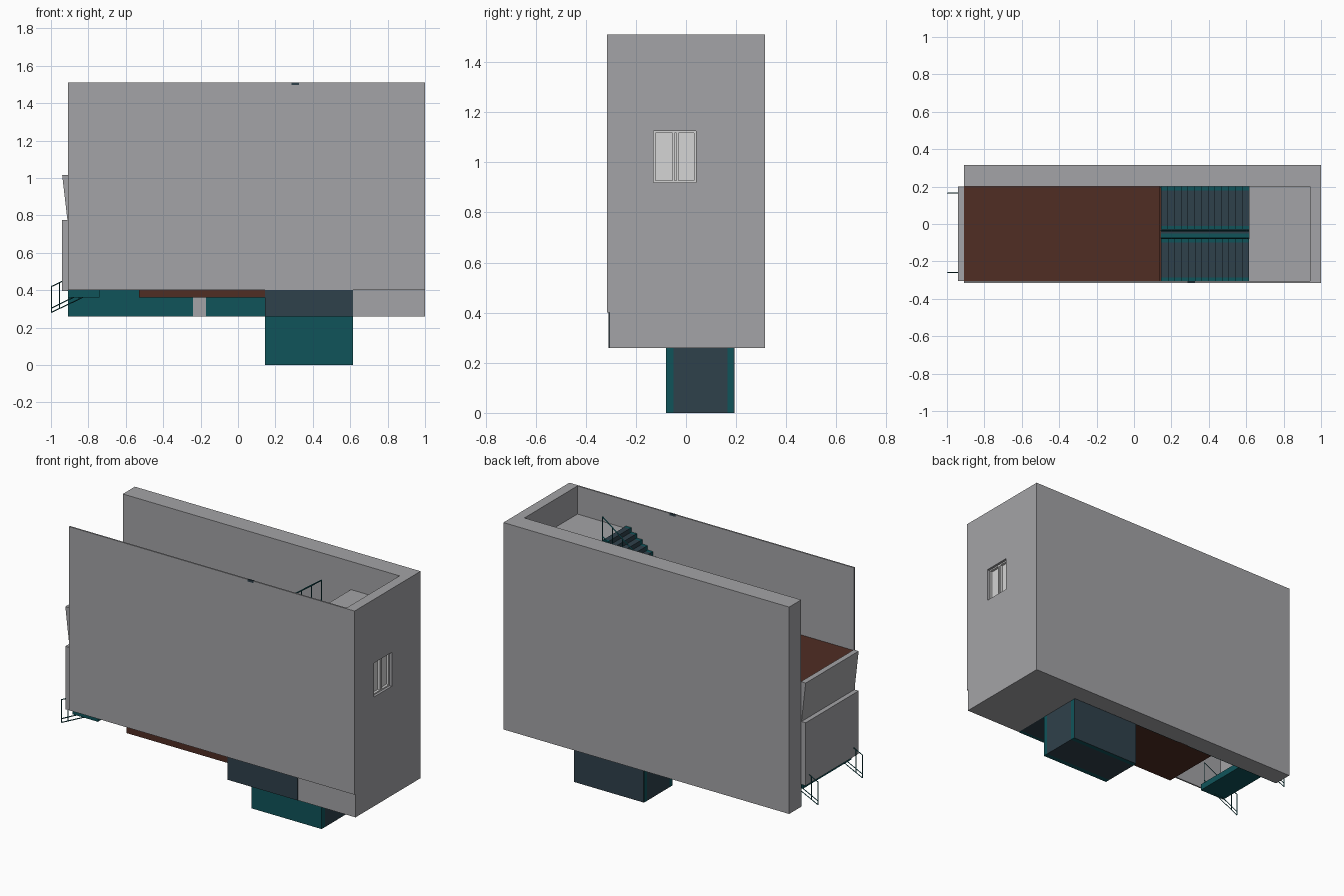
import bpy, bmesh, math
from mathutils import Vector

if "Cube" in bpy.data.objects:
    bpy.data.objects.remove(bpy.data.objects["Cube"])


def mat(name, c):
    m = bpy.data.materials.new(name)
    m.diffuse_color = (*c, 1)
    m.use_nodes = True
    m.node_tree.nodes["Principled BSDF"].inputs["Base Color"].default_value = m.diffuse_color
    return m


GREY = mat("wall_grey", (0.37, 0.37, 0.385))
BROWN = mat("floor_brown", (0.08, 0.026, 0.017))
TEAL = mat("paint_teal", (0.005, 0.088, 0.102))
SLATE = mat("step_slate", (0.028, 0.052, 0.07))
PALE = mat("window_pale", (0.66, 0.66, 0.66))


def finish(name, bm, m):
    bmesh.ops.recalc_face_normals(bm, faces=bm.faces)
    me = bpy.data.meshes.new(name)
    bm.to_mesh(me)
    bm.free()
    me.materials.append(m)
    ob = bpy.data.objects.new(name, me)
    bpy.context.collection.objects.link(ob)
    return ob


def prism(name, pts, y0, y1, m):
    """Extrude an XZ profile along y."""
    bm = bmesh.new()
    f = bm.faces.new([bm.verts.new((x, y0, z)) for x, z in pts])
    r = bmesh.ops.extrude_face_region(bm, geom=[f])
    vs = [v for v in r["geom"] if isinstance(v, bmesh.types.BMVert)]
    bmesh.ops.translate(bm, verts=vs, vec=(0, y1 - y0, 0))
    return finish(name, bm, m)


def box(name, x, y, z, m):
    return prism(name, [(x[0], z[0]), (x[1], z[0]), (x[1], z[1]), (x[0], z[1])], y[0], y[1], m)


def rods(name, segs, r, m):
    """Thin square bars between pairs of points."""
    bm = bmesh.new()
    for a, b in segs:
        a, b = Vector(a), Vector(b)
        d = b - a
        mx = d.to_track_quat('Z', 'Y').to_matrix().to_4x4()
        mx.translation = (a + b) / 2
        bmesh.ops.create_cone(bm, cap_ends=True, segments=4, radius1=r, radius2=r,
                              depth=d.length, matrix=mx)
    return finish(name, bm, m)


# Outer walls
box("back_wall", (-0.91, 1.0), (0.2, 0.315), (0.26, 1.51), GREY)
box("front_wall", (-0.91, 1.0), (-0.315, -0.306), (0.4, 1.51), GREY)
WY, WZ = (-0.13, 0.04), (0.92, 1.125)
EX = (0.94, 1.0)
box("end_wall_below_window", EX, (-0.306, 0.2), (0.4, WZ[0]), GREY)
box("end_wall_above_window", EX, (-0.306, 0.2), (WZ[1], 1.51), GREY)
box("end_wall_front_side", EX, (-0.306, WY[0]), WZ, GREY)
box("end_wall_back_side", EX, (WY[1], 0.2), WZ, GREY)
box("notch_mark", (0.285, 0.325), (-0.3155, -0.3055), (1.498, 1.5105), SLATE)

# Window: pane, frame and mullions
box("window_pane", (0.965, 0.97), WY, WZ, PALE)
for i, y in enumerate((WY[0], -0.053, -0.038, WY[1] - 0.008)):
    box(f"window_upright_{i}", (0.958, 0.985), (y, y + 0.008), WZ, PALE)
for i, z in enumerate((WZ[0], WZ[1] - 0.008)):
    box(f"window_rail_{i}", (0.958, 0.985), WY, (z, z + 0.008), PALE)

# Left end: parapet and leaning panel
box("left_parapet", (-0.94, -0.91), (-0.306, 0.2), (0.395, 0.775), GREY)
prism("leaning_panel", [(-0.94, 1.015), (-0.908, 1.015), (-0.908, 0.775), (-0.912, 0.775)],
      -0.306, 0.2, GREY)

# Floors and landings
F1, L1, F2, L2 = 0.4, 0.70, 1.01, 1.34
box("lower_floor", (-0.53, 0.145), (-0.306, 0.2), (0.36, F1), BROWN)
box("upper_floor", (-0.91, 0.14), (-0.306, 0.2), (F2 - 0.012, F2), BROWN)
box("upper_floor_slab", (-0.91, 0.14), (-0.306, 0.2), (F2 - 0.04, F2 - 0.012), SLATE)
box("base_landing", (0.615, 1.0), (-0.306, 0.2), (0.26, F1), GREY)
box("middle_landing", (0.615, 0.94), (-0.306, 0.2), (L1 - 0.05, L1), GREY)
box("top_landing", (0.615, 0.94), (-0.306, 0.2), (L2 - 0.05, L2), GREY)

# Painted band on the inside of the back wall
for i, x in enumerate(((-0.91, -0.24), (-0.17, 0.145))):
    box(f"painted_band_{i}", x, (0.196, 0.2), (0.26, 0.6), TEAL)

# Stair flights
X0, X1, N = 0.145, 0.615, 13


def flight(name, xa, xb, za, zb, y, bottom=None, band=0.02):
    """Steps from (xa, za) up to (xb, zb); slate body with teal edge bands."""
    dx, dz = (xb - xa) / N, (zb - za) / N
    pts = []
    for i in range(N):
        pts += [(xa + i * dx, za + i * dz), (xa + i * dx, za + (i + 1) * dz)]
    pts.append((xb, zb))
    if bottom is None:
        pts += [(xb, zb - 0.06), (xa + 1.5 * dx, za - 0.03), (xa, za - 0.03)]
    else:
        pts += [(xb, bottom), (xa, bottom)]
    prism(name + "_steps", pts, y[0] + band, y[1] - band, SLATE)
    prism(name + "_front_band", pts, y[0], y[0] + band, TEAL)
    prism(name + "_back_band", pts, y[1] - band, y[1], TEAL)


def railing(name, xa, xb, za, zb, y, h=0.15):
    segs = [((xa, y, za + h), (xb, y, zb + h)), ((xa, y, za + 0.03), (xb, y, zb + 0.03))]
    for i in range(8):
        t = i / 7
        x, z = xa + (xb - xa) * t, za + (zb - za) * t
        segs.append(((x, y, z), (x, y, z + h)))
    rods(name, segs, 0.004, TEAL)


FRONT, BACK = (-0.306, -0.08), (-0.03, 0.2)
flight("lower_front_flight", X0, X1, F1, L1, FRONT, 0.26)
box("lower_front_flank", (X0, X1), (-0.3085, -0.306), (0.26, F1), SLATE)
flight("lower_back_flight", X1, X0, L1, F2, BACK)
flight("upper_front_flight", X0, X1, F2, L2 + 0.015, FRONT)
railing("lower_front_railing", X0, X1, F1, L1, -0.075)
railing("lower_back_railing", X1, X0, L1, F2, -0.035)
railing("upper_front_railing", X0, X1 - 0.005, F2, L2 + 0.01, -0.075)

# Boxed-in flight under the building
box("under_box", (X0, X1), (-0.05, 0.165), (0, F1), SLATE)
box("under_box_front", (X0, X1), (-0.08, -0.05), (0, F1), TEAL)
box("under_box_back_edge", (X0, X1), (0.165, 0.19), (0, F1), TEAL)
box("under_box_back", (X0 + 0.002, X1 - 0.002), (0.19, 0.194), (0, F1), SLATE)

# Entrance step and its railings
box("entrance_step", (-0.91, -0.74), (-0.28, 0.185), (0.362, 0.4), TEAL)
for n, y in (("front", -0.26), ("back", 0.165)):
    s = [((-1 + 0.003, y, 0.42), (-0.75, y, 0.54)), ((-1 + 0.003, y, 0.282), (-0.75, y, 0.40)),
         ((-1 + 0.003, y, 0.305), (-0.75, y, 0.425))]
    for x in (-0.997, -0.955, -0.85, -0.75):
        z = 0.282 + (x + 0.997) * 0.48
        s.append(((x, y, z), (x, y, z + 0.14)))
    rods(f"entrance_railing_{n}", s, 0.003, TEAL)
